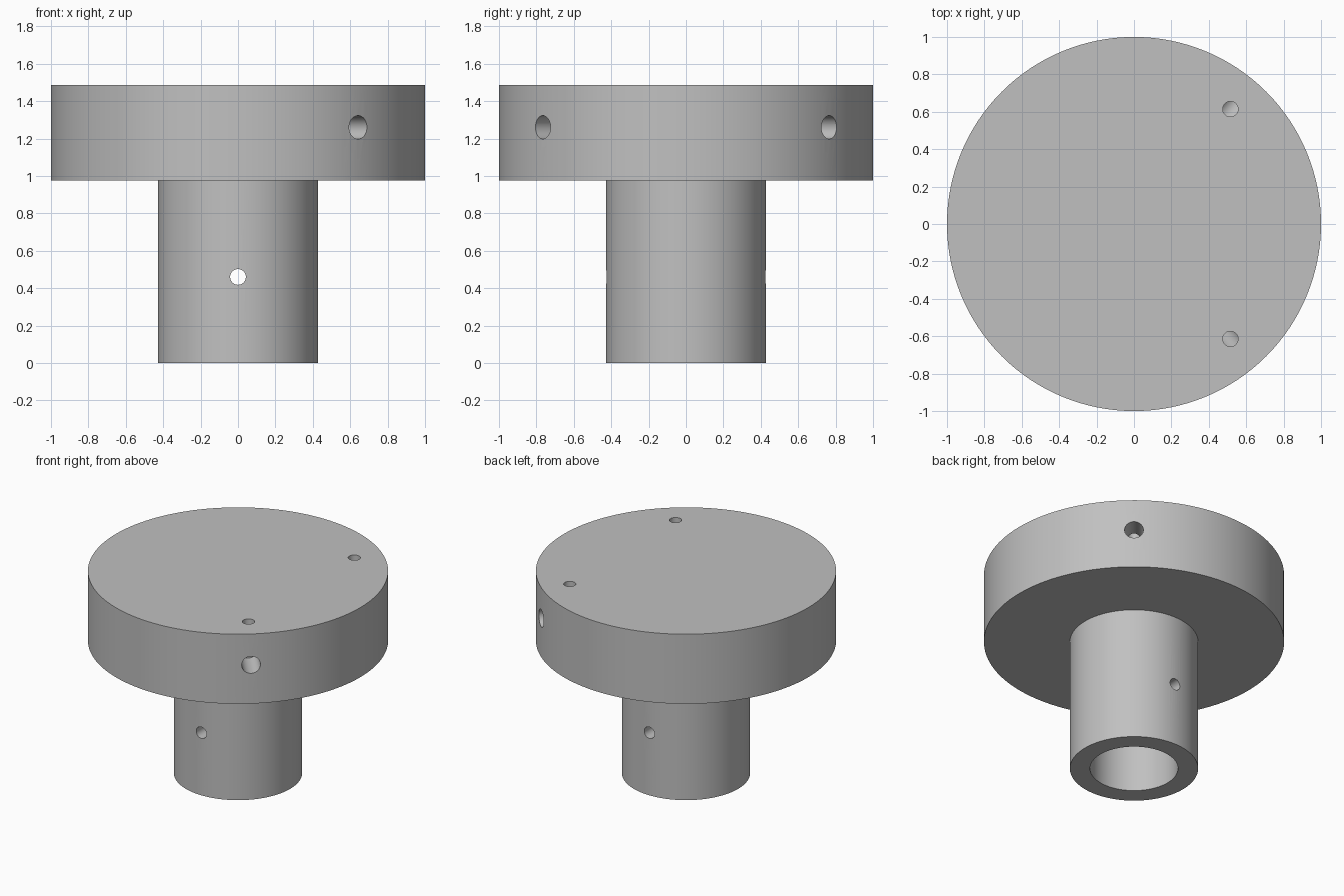
import bpy, bmesh, math
from mathutils import Vector

cube = bpy.data.objects.get("Cube")
if cube:
    bpy.data.objects.remove(cube, do_unlink=True)

SEGMENTS = 128
DISC_BOTTOM, DISC_TOP = 0.975, 1.487
STEM_RADIUS, BORE_RADIUS = 0.427, 0.293
SIDE_HOLE_Z = 1.26

grey = bpy.data.materials.new("plain grey")
grey.use_nodes = True
colour = (0.53, 0.53, 0.53, 1)
grey.diffuse_color = colour
grey.node_tree.nodes["Principled BSDF"].inputs["Base Color"].default_value = colour


def lathe(name, profile):
    """Spin an (r, z) profile around the vertical axis into a closed solid."""
    bm = bmesh.new()
    verts = [bm.verts.new((r, 0, z)) for r, z in profile]
    edges = [bm.edges.new(pair) for pair in zip(verts, verts[1:])]
    bmesh.ops.spin(bm, geom=verts + edges, axis=(0, 0, 1), cent=(0, 0, 0),
                   angle=math.tau, steps=SEGMENTS)
    bmesh.ops.remove_doubles(bm, verts=bm.verts, dist=0.0001)
    bmesh.ops.recalc_face_normals(bm, faces=bm.faces)
    mesh = bpy.data.meshes.new(name)
    bm.to_mesh(mesh)
    bm.free()
    obj = bpy.data.objects.new(name, mesh)
    bpy.context.collection.objects.link(obj)
    mesh.materials.append(grey)
    return obj


def drill(target, start, end, radius):
    """Cut a round hole between two points."""
    start, end = Vector(start), Vector(end)
    axis = end - start
    bpy.ops.mesh.primitive_cylinder_add(
        vertices=48, radius=radius, depth=axis.length, location=(start + end) / 2,
        rotation=axis.to_track_quat("Z", "Y").to_euler())
    cutter = bpy.context.object
    cutter.hide_render = True
    cutter.data.materials.append(grey)
    mod = target.modifiers.new("hole", "BOOLEAN")
    mod.operation, mod.solver, mod.object = "DIFFERENCE", "EXACT", cutter
    bpy.context.view_layer.objects.active = target
    bpy.ops.object.modifier_apply(modifier=mod.name)
    bpy.data.objects.remove(cutter, do_unlink=True)


# Round head on a hollow stem, turned as one piece
knob = lathe("disc_head_and_stem", [
    (0, DISC_TOP), (1, DISC_TOP), (1, DISC_BOTTOM), (STEM_RADIUS, DISC_BOTTOM),
    (STEM_RADIUS, 0), (BORE_RADIUS, 0), (BORE_RADIUS, DISC_BOTTOM), (0, DISC_BOTTOM)])

# Pin hole straight through the stem
drill(knob, (0, -0.6, 0.46), (0, 0.6, 0.46), 0.042)

# Blind holes in the rim, each met by a smaller hole from the top
for side in (-1, 1):
    angle = side * math.radians(50)
    out = Vector((math.cos(angle), math.sin(angle), 0))
    level = Vector((0, 0, SIDE_HOLE_Z))
    drill(knob, out * 1.1 + level, out * 0.76 + level, 0.0625)
    drill(knob, out * 0.802 + Vector((0, 0, 1.6)), out * 0.802 + level, 0.041)

# Soft round walls with crisp rims
bpy.ops.object.select_all(action="DESELECT")
knob.select_set(True)
bpy.context.view_layer.objects.active = knob
bpy.ops.object.shade_smooth_by_angle(angle=math.radians(30))
